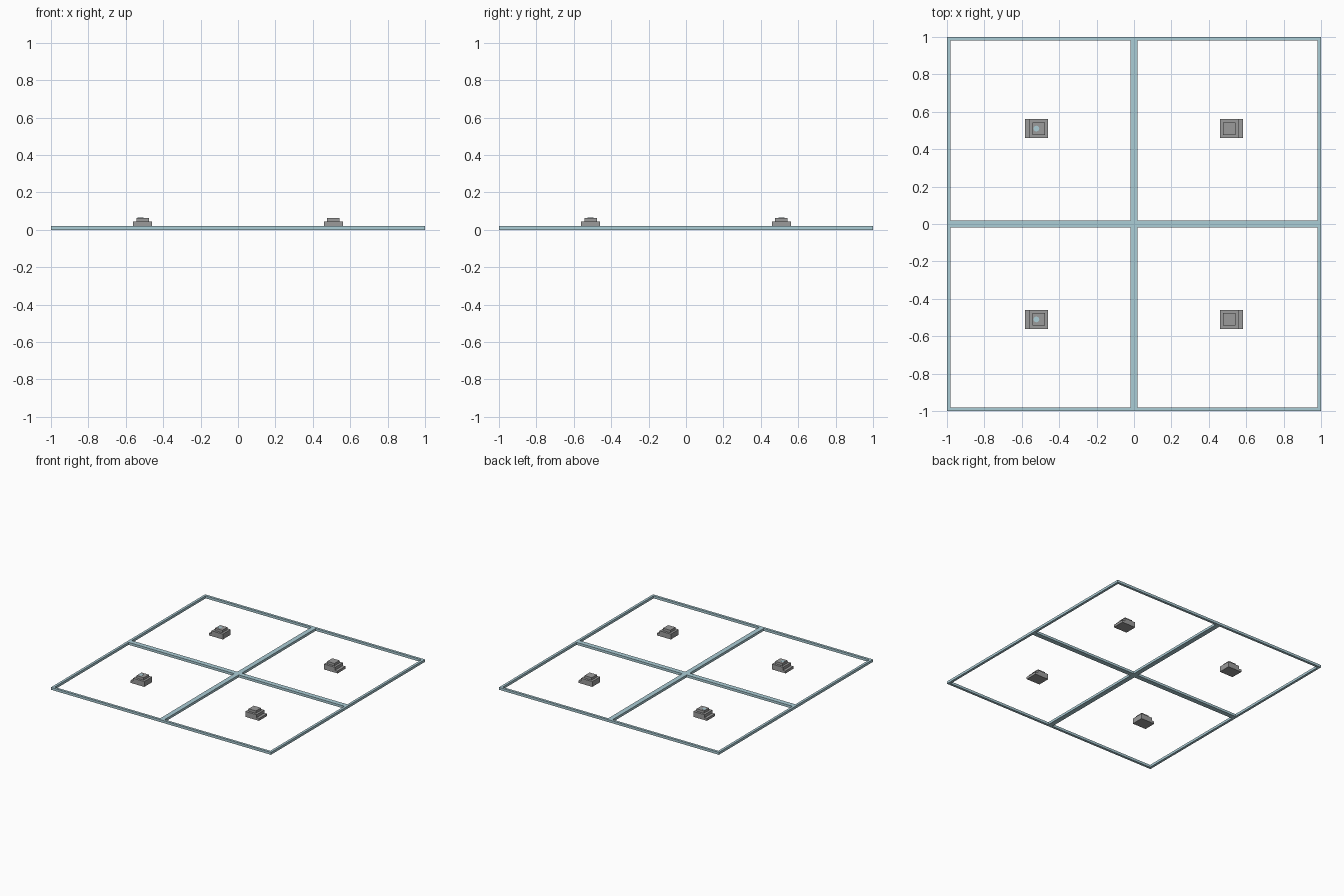
import bpy
import bmesh
from mathutils import Matrix, Vector

cube = bpy.data.objects.get("Cube")
if cube:
    bpy.data.objects.remove(cube, do_unlink=True)


def make_material(name, rgb):
    mat = bpy.data.materials.new(name)
    mat.use_nodes = True
    color = (*rgb, 1.0)
    mat.diffuse_color = color
    mat.node_tree.nodes["Principled BSDF"].inputs["Base Color"].default_value = color
    return mat


blue_grey = make_material("blue_grey_metal", (0.41, 0.61, 0.67))
grey = make_material("mid_grey", (0.33, 0.33, 0.33))


def add_object(name, bm, mat):
    bmesh.ops.recalc_face_normals(bm, faces=bm.faces[:])
    mesh = bpy.data.meshes.new(name)
    bm.to_mesh(mesh)
    bm.free()
    mesh.materials.append(mat)
    obj = bpy.data.objects.new(name, mesh)
    bpy.context.collection.objects.link(obj)


def add_box(bm, x0, x1, y0, y1, z0, z1):
    size = Vector((abs(x1 - x0), abs(y1 - y0), z1 - z0))
    centre = Vector((x0 + x1, y0 + y1, z0 + z1)) / 2
    bmesh.ops.create_cube(bm, size=1, matrix=Matrix.Translation(centre) @ Matrix.Diagonal(size).to_4x4())


BAR = 0.02      # bar width and height
CENTRE = 0.51   # fixture distance from both axes
HALF = 0.051    # half width of the fixture body
CAP = 0.033     # half width of the raised cap

# Window-pane frame: four square panes, each reduced to a thin border
bm = bmesh.new()
bmesh.ops.create_grid(bm, x_segments=2, y_segments=2, size=1)
panes = bm.faces[:]
bmesh.ops.inset_individual(bm, faces=panes, thickness=BAR, use_even_offset=True)
bmesh.ops.delete(bm, geom=panes, context='FACES')
bars = bmesh.ops.extrude_face_region(bm, geom=bm.faces[:], use_keep_orig=True)
top = [v for v in bars["geom"] if isinstance(v, bmesh.types.BMVert)]
bmesh.ops.translate(bm, verts=top, vec=(0, 0, BAR))
add_object("pane_frame", bm, blue_grey)

# Stepped fixtures, one in the middle of each pane, lip facing outward in x
for sx, side in ((1, "left"), (-1, "right")):
    for sy, end in ((1, "back"), (-1, "front")):
        cx, cy = sx * CENTRE, sy * CENTRE
        bm = bmesh.new()
        add_box(bm, cx - sx * HALF, cx + sx * (HALF + 0.023), cy - HALF, cy + HALF, 0, BAR)
        add_box(bm, cx - HALF, cx + HALF, cy - HALF, cy + HALF, BAR, 0.044)
        add_box(bm, cx - CAP, cx + CAP, cy - CAP, cy + CAP, 0.044, 0.064)
        add_object(f"{end}_{side}_fixture", bm, grey)

        # Small tinted button on the right-hand fixtures
        if sx < 0:
            bm = bmesh.new()
            bmesh.ops.create_cone(bm, cap_ends=True, segments=8, radius1=0.016, radius2=0.016,
                                  depth=0.001, matrix=Matrix.Translation((cx - 0.012, cy, 0.0645)))
            add_object(f"{end}_{side}_button", bm, blue_grey)
